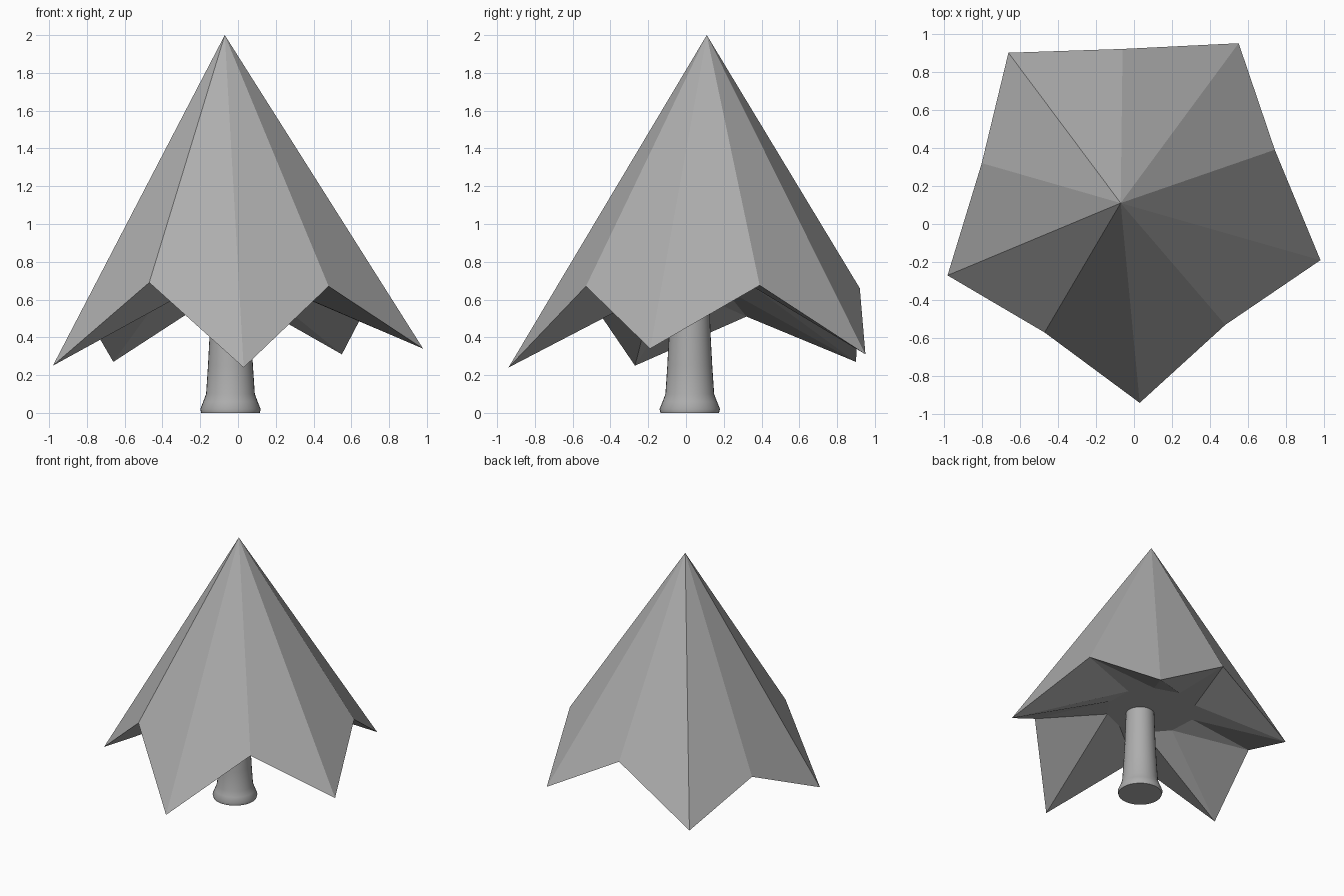
import bpy
import bmesh
import math
from mathutils import Vector

cube = bpy.data.objects.get("Cube")
if cube:
    bpy.data.objects.remove(cube, do_unlink=True)

grey = bpy.data.materials.new("plain_grey")
grey.use_nodes = True
colour = (0.42, 0.42, 0.42, 1)
grey.diffuse_color = colour
grey.node_tree.nodes["Principled BSDF"].inputs["Base Color"].default_value = colour


def finish(bm, name):
    bmesh.ops.recalc_face_normals(bm, faces=bm.faces)
    mesh = bpy.data.meshes.new(name)
    bm.to_mesh(mesh)
    bm.free()
    mesh.materials.append(grey)
    obj = bpy.data.objects.new(name, mesh)
    bpy.context.collection.objects.link(obj)
    return obj


# Foliage: an irregular five-pointed cone with a recessed flat underside
apex = Vector((-0.07, 0.11, 2.0))
tips = [(0.03, -0.94, 0.24), (0.98, -0.19, 0.34), (0.55, 0.95, 0.31),
        (-0.66, 0.90, 0.27), (-0.98, -0.27, 0.25)]
valleys = [(0.48, -0.53, 0.67), (0.74, 0.39, 0.675), (-0.06, 0.92, 0.66),
           (-0.80, 0.32, 0.51), (-0.47, -0.57, 0.69)]
ceiling_height = 0.66
ceiling_radius = 0.32

bm = bmesh.new()
top = bm.verts.new(apex)
rim, inner = [], []
for pair in zip(tips, valleys):
    for point in pair:
        rim.append(bm.verts.new(point))
        away = Vector(point) - apex
        away.z = 0
        spot = apex + away.normalized() * ceiling_radius
        inner.append(bm.verts.new((spot.x, spot.y, ceiling_height)))
for i in range(len(rim)):
    j = (i + 1) % len(rim)
    bm.faces.new((top, rim[i], rim[j]))
    # Split the underside into flat triangles
    bm.faces.new((rim[i], inner[i], inner[j]))
    bm.faces.new((rim[i], inner[j], rim[j]))
bm.faces.new(inner)
finish(bm, "foliage")

# Trunk: a round profile with a flared foot
profile = [(0.155, 0.0), (0.16, 0.02), (0.144, 0.06), (0.129, 0.10),
           (0.119, 0.25), (0.111, 0.40), (0.10, 0.70)]
sides = 32
bm = bmesh.new()
rings = []
for radius, height in profile:
    rings.append([bm.verts.new((-0.04 + radius * math.cos(math.tau * k / sides),
                                0.02 + radius * math.sin(math.tau * k / sides),
                                height)) for k in range(sides)])
for low, high in zip(rings, rings[1:]):
    for k in range(sides):
        n = (k + 1) % sides
        bm.faces.new((low[k], low[n], high[n], high[k]))
bm.faces.new(rings[0])
bm.faces.new(rings[-1])
trunk = finish(bm, "trunk")
bpy.ops.object.select_all(action="DESELECT")
trunk.select_set(True)
bpy.context.view_layer.objects.active = trunk
bpy.ops.object.shade_smooth_by_angle(angle=math.radians(40))
